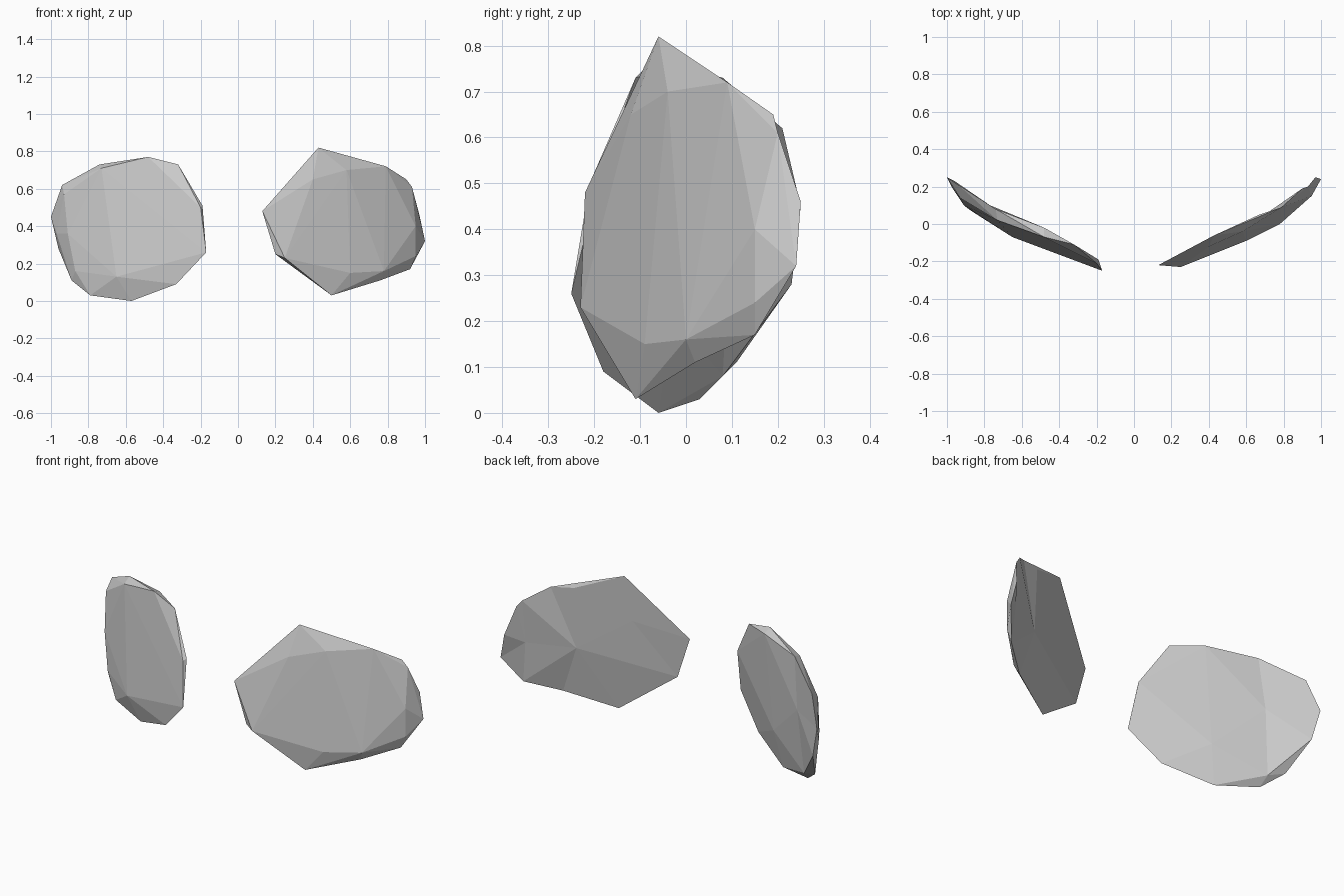
import bpy
import bmesh
from mathutils import Vector
from mathutils.geometry import delaunay_2d_cdt

# Remove the default object
default_cube = bpy.data.objects.get("Cube")
if default_cube:
    bpy.data.objects.remove(default_cube, do_unlink=True)


def make_material(name, colour):
    material = bpy.data.materials.new(name)
    material.use_nodes = True
    material.diffuse_color = colour
    shader = material.node_tree.nodes["Principled BSDF"]
    shader.inputs["Base Color"].default_value = colour
    return material


def make_shard(name, rim, front, back, material):
    """Flat-shaded stone chip: a bulging front shell and a slightly hollow back on one rim."""
    bm = bmesh.new()
    rim_verts = [bm.verts.new(corner) for corner in rim]
    for corner in front:
        bm.verts.new(corner)

    # Front shell: the forward half of the convex hull
    hull = bmesh.ops.convex_hull(bm, input=bm.verts)
    unused = {v for v in hull["geom_interior"] + hull["geom_unused"]
              if isinstance(v, bmesh.types.BMVert)}
    bmesh.ops.delete(bm, geom=list(unused), context="VERTS")
    bmesh.ops.recalc_face_normals(bm, faces=bm.faces)
    bm.normal_update()
    rear = [f for f in bm.faces if f.normal.y > 0]
    bmesh.ops.delete(bm, geom=rear, context="FACES")

    # Back: triangles spanning the rim and the hollow's corners
    back_verts = rim_verts + [bm.verts.new(corner) for corner in back]
    flat = [Vector((v.co.x, v.co.z)) for v in back_verts]
    triangles = delaunay_2d_cdt(flat, [], [], 0, 1e-5)[2]
    for triangle in triangles:
        bm.faces.new([back_verts[i] for i in triangle])
    bmesh.ops.recalc_face_normals(bm, faces=bm.faces)

    mesh = bpy.data.meshes.new(name)
    bm.to_mesh(mesh)
    bm.free()
    mesh.materials.append(material)
    shard = bpy.data.objects.new(name, mesh)
    bpy.context.scene.collection.objects.link(shard)


stone = make_material("grey stone", (0.6, 0.6, 0.6, 1.0))

# Rounded shard on the right
right_rim = [
    (-1, .25, .45), (-.94, .21, .62), (-.74, .08, .73), (-.48, -.07, .77),
    (-.32, -.11, .73), (-.19, -.19, .51), (-.17, -.25, .26), (-.33, -.18, .09),
    (-.57, -.06, 0), (-.79, .03, .03), (-.89, .11, .11), (-.96, .23, .28),
]
right_front = [
    (-.65, -.07, .13), (-.4, -.16, .23), (-.87, .07, .16), (-.91, .1, .36),
    (-.97, .19, .36), (-.93, .14, .57), (-.73, .02, .71), (-.2, -.21, .5),
]
right_back = [(-.48, -.02, .75), (-.77, .1, .44), (-.53, -.03, .21), (-.8, .08, .08)]
make_shard("right_shard", right_rim, right_front, right_back, stone)

# Pointed shard on the left
left_rim = [
    (.13, -.22, .48), (.43, -.06, .82), (.79, .09, .72), (.9, .19, .65),
    (.93, .2, .61), (.97, .25, .46), (1, .24, .32), (.92, .15, .17),
    (.76, .02, .11), (.5, -.11, .03), (.2, -.21, .25),
]
left_front = [
    (.6, -.09, .15), (.78, 0, .16), (.95, .15, .24), (.95, .15, .4),
    (.58, -.04, .7), (.4, -.12, .65), (.25, -.23, .23),
]
left_back = [(.67, .05, .73), (.4, -.09, .56), (.67, .03, .38), (.9, .16, .4)]
make_shard("left_shard", left_rim, left_front, left_back, stone)
